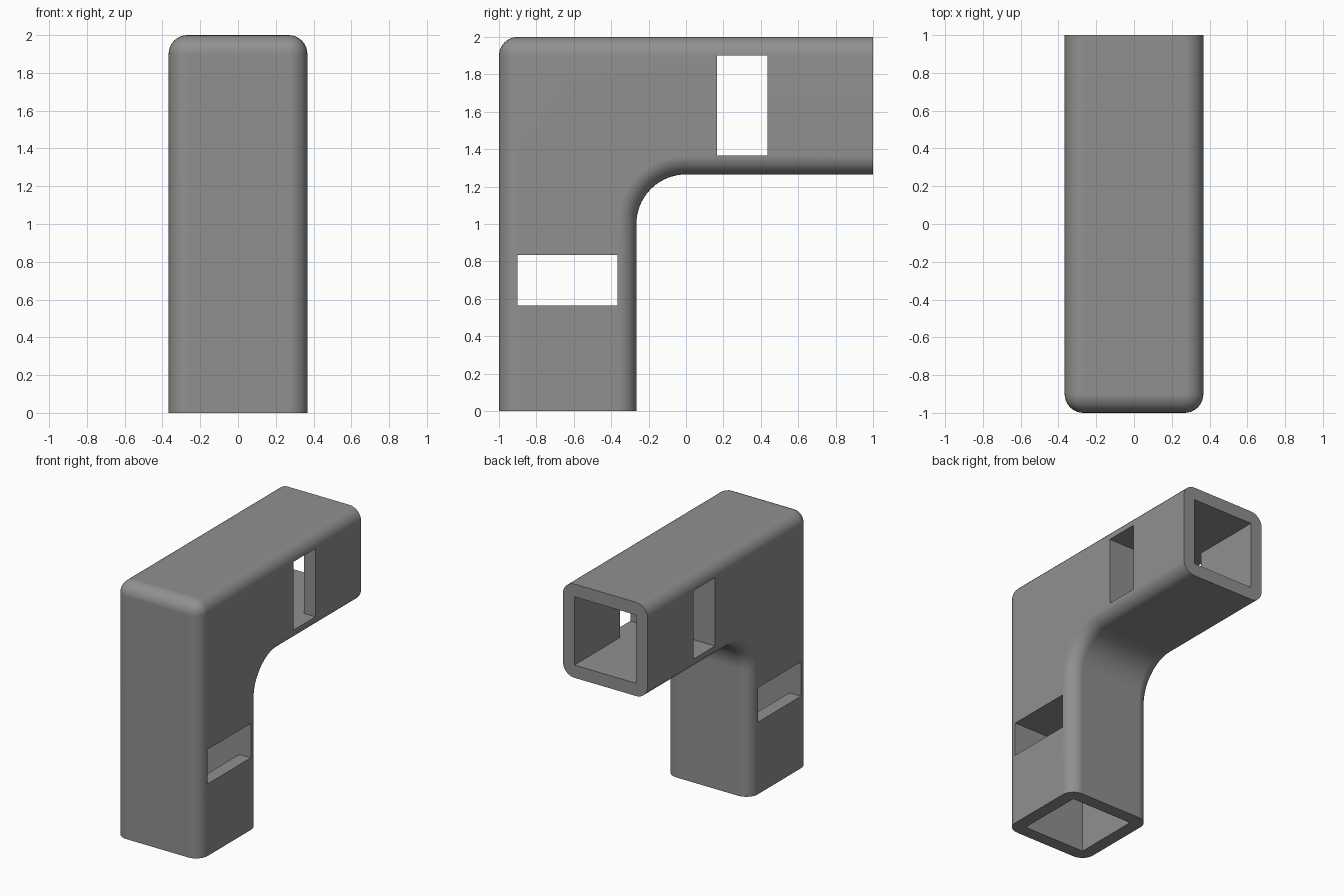
import bpy, bmesh, math

if "Cube" in bpy.data.objects:
    bpy.data.objects.remove(bpy.data.objects["Cube"])

HALF, WALL, RADIUS = 0.3675, 0.1, 0.1     # half width of the tube, wall, rounded edge
INNER = HALF - WALL                       # half width of the square sockets
BEND = 0.265                              # radius of the inside bend
DEPTH, SLOT = 0.835, 0.27                 # socket depth and slot width

grey = bpy.data.materials.new("mid grey")
grey.diffuse_color = (0.28, 0.28, 0.28, 1)
grey.use_nodes = True
grey.node_tree.nodes["Principled BSDF"].inputs["Base Color"].default_value = grey.diffuse_color


def prism(name, points, vector):
    """Extrude a flat closed outline along a vector."""
    bm = bmesh.new()
    face = bm.faces.new([bm.verts.new(p) for p in points])
    new = bmesh.ops.extrude_face_region(bm, geom=[face])["geom"]
    bmesh.ops.translate(bm, vec=vector,
                        verts=[v for v in new if isinstance(v, bmesh.types.BMVert)])
    bmesh.ops.recalc_face_normals(bm, faces=bm.faces)
    mesh = bpy.data.meshes.new(name)
    bm.to_mesh(mesh)
    bm.free()
    mesh.materials.append(grey)
    obj = bpy.data.objects.new(name, mesh)
    bpy.context.collection.objects.link(obj)
    return obj


# Elbow body: L-shaped side outline with a curved inside bend
leg = -1 + 2 * HALF
arm = 2 - 2 * HALF
outline = [(-1, 0), (-1, 2), (1, 2), (1, arm)]
for i in range(25):
    a = math.pi / 2 * (1 + i / 24)
    outline.append((leg + BEND + BEND * math.cos(a), arm - BEND + BEND * math.sin(a)))
outline.append((leg, 0))
body = prism("elbow_connector", [(-HALF, y, z) for y, z in outline], (2 * HALF, 0, 0))

# Round the long edges and the outer corner, keeping the open ends sharp
bm = bmesh.new()
bm.from_mesh(body.data)


def at_end(v):
    return v.co.z < 0.001 or v.co.y > 0.999


edges = []
for e in bm.edges:
    a, b = e.verts
    if at_end(a) and at_end(b):
        continue
    across = abs(a.co.x - b.co.x) > 0.1
    if not across or (a.co.y < -0.99 and a.co.z > 1.99):
        edges.append(e)
bmesh.ops.bevel(bm, geom=edges, offset=RADIUS, offset_type='OFFSET', segments=8,
                profile=0.5, affect='EDGES', clamp_overlap=False)
bm.to_mesh(body.data)
bm.free()

# T-shaped cutters: a square socket from each open end, finished by a cross slot
tee = [(-INNER, -0.1), (INNER, -0.1), (INNER, DEPTH - SLOT), (0.6, DEPTH - SLOT),
       (0.6, DEPTH), (-0.6, DEPTH), (-0.6, DEPTH - SLOT), (-INNER, DEPTH - SLOT)]
cutters = [
    prism("leg_socket_cutter", [(x, -1 + WALL, d) for x, d in tee], (0, 2 * INNER, 0)),
    prism("arm_socket_cutter", [(x, 1 - d, arm + WALL) for x, d in tee], (0, 0, 2 * INNER)),
]
bpy.context.view_layer.objects.active = body
body.select_set(True)
for cutter in cutters:
    mod = body.modifiers.new("socket", 'BOOLEAN')
    mod.operation, mod.solver, mod.object = 'DIFFERENCE', 'EXACT', cutter
    bpy.ops.object.modifier_apply(modifier=mod.name)
    bpy.data.objects.remove(cutter)

# Smooth rounded edges with crisp openings and flat walls
bpy.ops.object.shade_smooth_by_angle(angle=math.radians(30))
mod = body.modifiers.new("flat walls", 'WEIGHTED_NORMAL')
mod.keep_sharp = True
